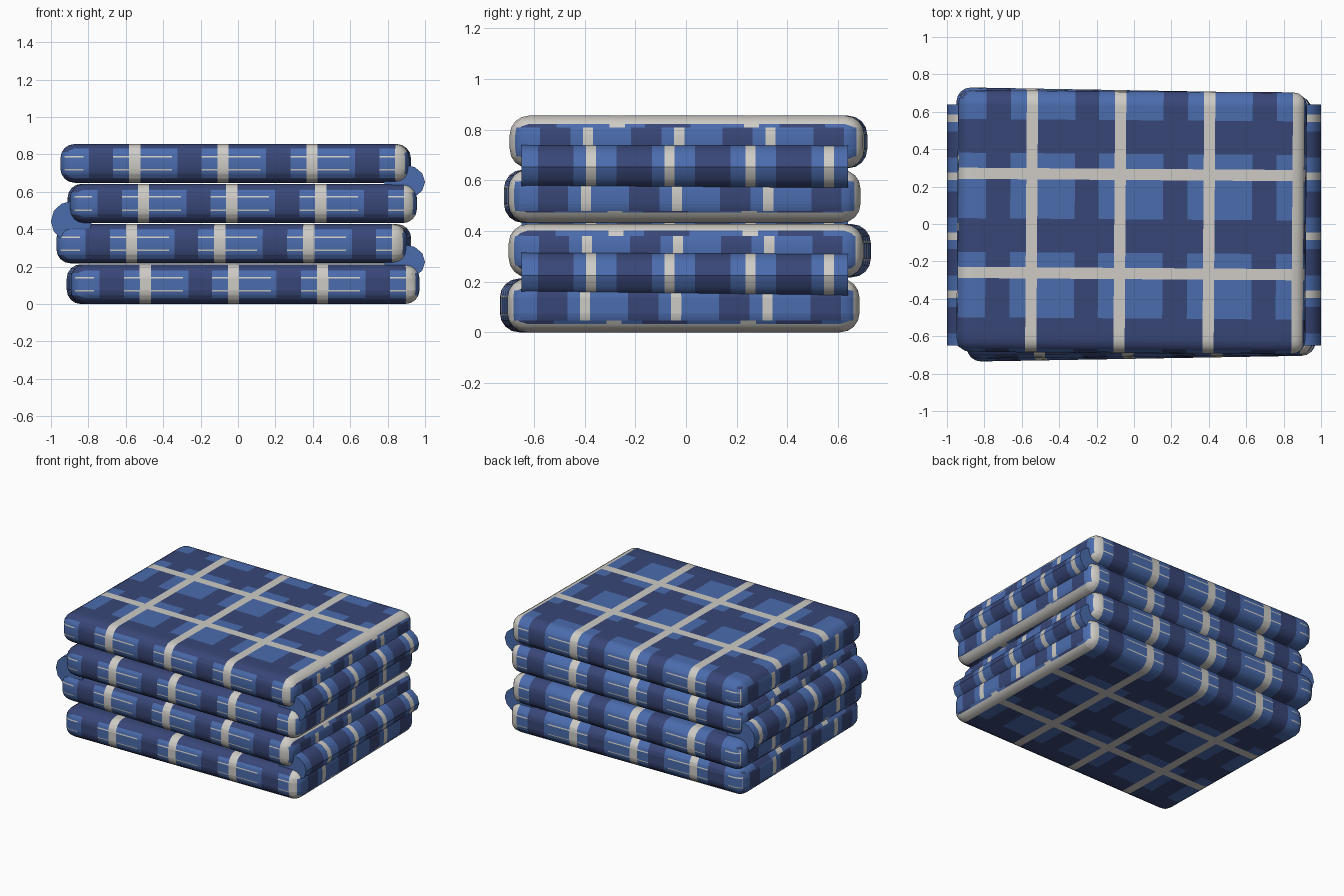
import bpy, bmesh, math
from mathutils import Vector, Matrix

if "Cube" in bpy.data.objects:
    bpy.data.objects.remove(bpy.data.objects["Cube"])


def material(name, rgb):
    m = bpy.data.materials.new(name)
    m.diffuse_color = (*rgb, 1)
    m.use_nodes = True
    m.node_tree.nodes["Principled BSDF"].inputs["Base Color"].default_value = m.diffuse_color
    return m


MATS = [material("navy blue", (.040, .062, .185)),
        material("mid blue", (.070, .150, .420)),
        material("off white", (.62, .60, .56))]
NAVY, BLUE, WHITE = 0, 1, 2

# Plaid lines (slab-local): stripe centres across x, y and along the short ends
XS = [-1.01, -.535, -.063, .413, .888]
YS = [-.79, -.275, .255, .785]
ES = [-.39, -.03, .33, .69]
FS = [-.68, -.37, -.06, .26, .57]


def offset(v, centres, lo, hi):
    """Distance to the stripe whose colour band (lo..hi) holds v, or None."""
    for c in centres:
        if lo <= v - c <= hi:
            return v - c
    return None


def cut(bm, axis, values):
    n = Vector([float(i == axis) for i in range(3)])
    for v in values:
        bmesh.ops.bisect_plane(bm, geom=bm.verts[:] + bm.edges[:] + bm.faces[:],
                               plane_co=n * v, plane_no=n)


def finish(bm, name, matrix):
    bm.transform(matrix)
    bm.normal_update()
    me = bpy.data.meshes.new(name)
    bm.to_mesh(me)
    bm.free()
    for m in MATS:
        me.materials.append(m)
    ob = bpy.data.objects.new(name, me)
    bpy.context.collection.objects.link(ob)
    bpy.ops.object.select_all(action='DESELECT')
    ob.select_set(True)
    bpy.context.view_layer.objects.active = ob
    bpy.ops.object.shade_smooth_by_angle(angle=math.radians(35))


def slab_colour(f):
    c, n = f.calc_center_median(), f.normal
    white_x = offset(c.x, XS, -.03, .03) is not None
    tx = offset(c.x, XS, -.115, .23)
    if abs(n.z) > .5:                                   # broad faces
        if white_x or offset(c.y, YS, -.03, .03) is not None:
            return WHITE
        in_y = offset(c.y, YS, -.24, .11) is not None
        return BLUE if tx is not None and in_y else NAVY
    if abs(n.x) > abs(n.y) and abs(n.x) > .75:          # short ends
        if offset(c.y, ES, -.02, .02) is not None:
            return WHITE
        return NAVY if offset(c.y, ES, -.19, -.07) is not None else BLUE
    if white_x:                                         # long sides
        return WHITE
    if tx is not None and abs(c.z) < .06:
        if .031 < abs(c.z) < .039 and (tx < -.03 or .03 < tx < .2):
            return WHITE
        return BLUE
    return NAVY


def slab(name, x0, x1, y0, y1, z0, z1, turn):
    bm = bmesh.new()
    bmesh.ops.create_cube(bm, size=1)
    bm.transform(Matrix.Diagonal((x1 - x0, y1 - y0, z1 - z0, 1)))
    bmesh.ops.bevel(bm, geom=bm.edges[:], offset=.075, segments=4,
                    profile=.5, affect='EDGES')
    cut(bm, 0, [s + d for s in XS for d in (-.115, -.03, .03, .2, .23)])
    cut(bm, 1, [s + d for s in YS for d in (-.24, -.03, .03, .11)])
    cut(bm, 1, [s + d for s in ES for d in (-.19, -.07, -.02, .02)])
    cut(bm, 2, [s * z for s in (-1, 1) for z in (.031, .039, .06)])
    bm.normal_update()
    for f in bm.faces:
        f.material_index = slab_colour(f)
    mid = Vector((x0 + x1, y0 + y1, z0 + z1)) / 2
    finish(bm, name, Matrix.Translation(mid) @ Matrix.Rotation(math.radians(turn), 4, 'Z'))


def fold(name, side, z, rz):
    """Rolled cloth edge joining two neighbouring layers."""
    bm = bmesh.new()
    bmesh.ops.create_cone(bm, cap_ends=True, segments=12, radius1=1, radius2=1, depth=1.29)
    bm.transform(Matrix.Diagonal((.11, rz, 1, 1)))
    bm.transform(Matrix.Rotation(math.pi / 2, 4, 'X'))
    cut(bm, 1, [s + d for s in FS for d in (-.02, .02, .10, .24)])
    for f in bm.faces:
        y = f.calc_center_median().y
        f.material_index = (WHITE if offset(y, FS, -.02, .02) is not None else
                            NAVY if offset(y, FS, .10, .24) is not None else BLUE)
    finish(bm, name, Matrix.Translation((side * .89, -.005, z)))


# Four folded layers, bottom to top, each slightly shifted and turned
slab("layer_bottom", -.905, .96, -.72, .67, 0, .212, 1.0)
slab("layer_lower_middle", -.96, .915, -.685, .715, .217, .427, -1.0)
slab("layer_upper_middle", -.905, .95, -.71, .68, .432, .642, .6)
slab("layer_top", -.945, .92, -.69, .71, .648, .855, -.4)

# Rounded folds between layers
fold("fold_right_lower", 1, .225, .092)
fold("fold_left", -1, .442, .108)
fold("fold_right_upper", 1, .652, .092)
